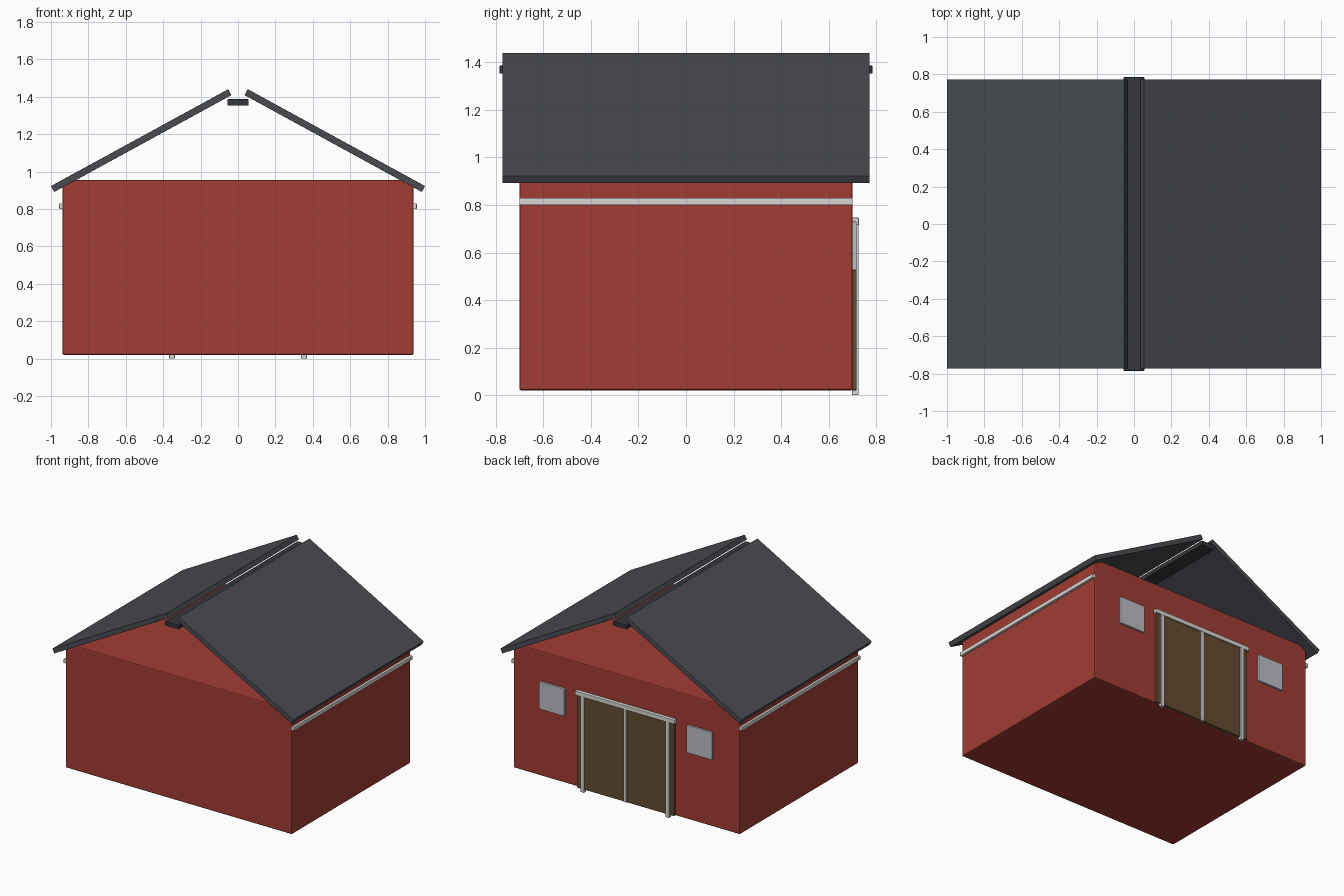
import bpy
from math import radians

if "Cube" in bpy.data.objects:
    bpy.data.objects.remove(bpy.data.objects["Cube"])


def material(name, rgb):
    m = bpy.data.materials.new(name)
    m.diffuse_color = (*rgb, 1)
    m.use_nodes = True
    m.node_tree.nodes["Principled BSDF"].inputs["Base Color"].default_value = m.diffuse_color
    return m


RED = material("barn_red", (0.36, 0.045, 0.035))
SLATE = material("roof_slate", (0.065, 0.07, 0.08))
DARK = material("ridge_dark", (0.035, 0.038, 0.045))
WOOD = material("door_wood", (0.13, 0.07, 0.03))
TRIM = material("trim_white", (0.68, 0.67, 0.64))
GLASS = material("window_grey", (0.50, 0.52, 0.55))


def box(name, center, size, mat, bevel=0.003, tilt=0.0):
    bpy.ops.mesh.primitive_cube_add(size=1, location=center, rotation=(0, tilt, 0))
    ob = bpy.context.object
    ob.name = name
    ob.scale = size
    bpy.ops.object.transform_apply(location=False, rotation=False, scale=True)
    ob.data.materials.append(mat)
    mod = ob.modifiers.new("soft_edges", "BEVEL")
    mod.width = bevel
    mod.segments = 2
    return ob


# Main body, flat topped under the open gables
box("body", (0, 0, 0.4875), (1.876, 1.404, 0.935), RED, 0.008)

# Ridge beam
box("ridge_beam", (0, 0, 1.37), (0.112, 1.57, 0.034), DARK)

# Mirrored parts: roof slopes, eave trim, windows, door posts
for side, s in (("left", -1), ("right", 1)):
    box(f"roof_{side}", (s * 0.5175, 0, 1.166), (1.08, 1.545, 0.036), SLATE,
        0.002, s * radians(28.65))
    box(f"eave_trim_{side}", (s * 0.945, 0, 0.815), (0.022, 1.404, 0.03), TRIM)
    box(f"window_{side}", (s * 0.612, 0.707, 0.6275), (0.21, 0.022, 0.205), GLASS)
    box(f"door_post_{side}", (s * 0.353, 0.713, 0.36), (0.03, 0.028, 0.72), TRIM)

# Rear double door with lintel and centre strip
box("door", (0, 0.707, 0.37), (0.806, 0.022, 0.70), WOOD)
box("door_lintel", (0, 0.713, 0.731), (0.826, 0.03, 0.032), TRIM)
box("door_centre_strip", (0, 0.713, 0.37), (0.025, 0.026, 0.70), TRIM)
